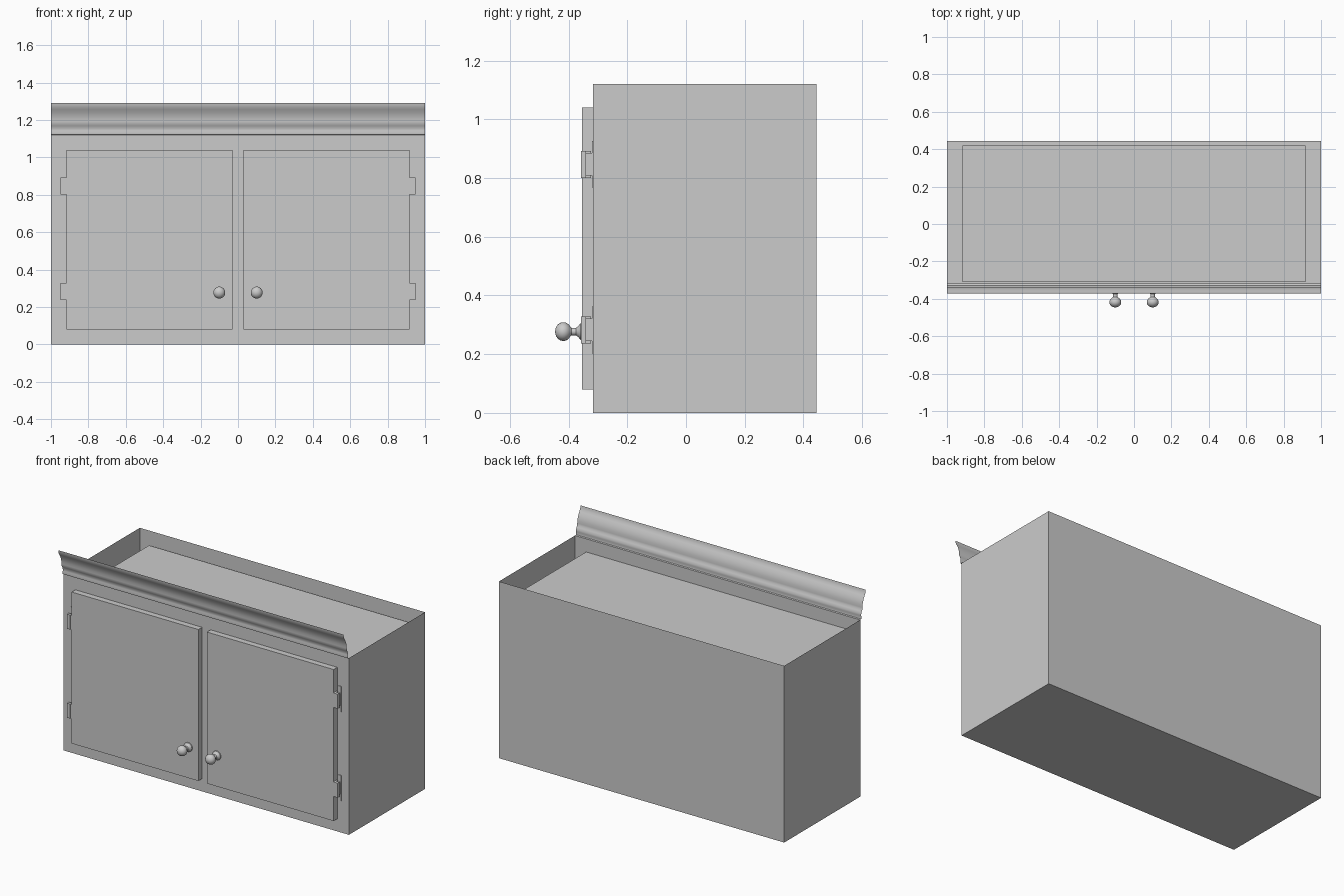
import bpy, bmesh, math
from mathutils import Matrix

cube = bpy.data.objects.get("Cube")
if cube:
    bpy.data.objects.remove(cube, do_unlink=True)

grey = bpy.data.materials.new("plain grey")
grey.use_nodes = True
grey.diffuse_color = (0.6, 0.6, 0.6, 1)
grey.node_tree.nodes["Principled BSDF"].inputs["Base Color"].default_value = (0.6, 0.6, 0.6, 1)

FRONT, BACK, TOP = -0.317, 0.445, 1.12
DOOR_FACE = -0.354


def finish(name, bm, smooth=False):
    mesh = bpy.data.meshes.new(name)
    bm.to_mesh(mesh)
    bm.free()
    mesh.materials.append(grey)
    obj = bpy.data.objects.new(name, mesh)
    bpy.context.collection.objects.link(obj)
    if smooth:
        bpy.ops.object.select_all(action='DESELECT')
        obj.select_set(True)
        bpy.context.view_layer.objects.active = obj
        bpy.ops.object.shade_smooth_by_angle(angle=math.radians(35))
    return obj


def add_box(bm, x, y, z):
    size = [b - a for a, b in (x, y, z)]
    mid = [(a + b) / 2 for a, b in (x, y, z)]
    mat = Matrix.Translation(mid) @ Matrix.Diagonal((*size, 1))
    return bmesh.ops.create_cube(bm, size=1, matrix=mat)["verts"]


def span(side, a, b):
    return sorted((side * a, side * b))


# Cabinet shell: thin walls, open at the top
bm = bmesh.new()
add_box(bm, (-1, 1), (FRONT, BACK), (0, TOP))
lid = [f for f in bm.faces if f.normal.z > 0.9]
bmesh.ops.delete(bm, geom=lid, context='FACES_ONLY')
finish("cabinet_shell", bm)

# Inner compartment, set in from the walls and below the rim
bm = bmesh.new()
add_box(bm, (-0.918, 0.918), (-0.311, 0.42), (0.08, 1.04))
finish("inner_compartment", bm)

# Crown moulding: an open curved strip leaning forward
profile = [(FRONT, TOP), (-0.327, 1.122), (-0.329, 1.132), (-0.326, 1.143),
           (-0.327, 1.155), (-0.332, 1.168), (-0.338, 1.178), (-0.339, 1.19),
           (-0.340, 1.205), (-0.344, 1.222), (-0.351, 1.24), (-0.360, 1.256),
           (-0.367, 1.268), (-0.370, 1.279), (-0.372, 1.29)]
bm = bmesh.new()
rows = [[bm.verts.new((x, y, z)) for x in (-1, 1)] for y, z in profile]
for low, high in zip(rows, rows[1:]):
    bm.faces.new((low[0], low[1], high[1], high[0]))
finish("crown_moulding", bm, smooth=True)

# Knob outline as (radius, distance out from the door)
knob = [(0.029, 0), (0.028, 0.006), (0.02, 0.012), (0.013, 0.02), (0.013, 0.036)]
for i in range(10):
    a = math.radians(150 - i * 150 / 9)
    knob.append((0.032 * math.sin(a), 0.064 + 0.028 * math.cos(a)))

for side, word in ((1, "left"), (-1, "right")):
    # Door slab
    bm = bmesh.new()
    add_box(bm, span(side, 0.03, 0.918), (DOOR_FACE, FRONT), (0.08, 1.04))
    finish(word + "_door", bm)

    # Turned knob
    bm = bmesh.new()
    verts = [bm.verts.new((side * 0.1 + r, DOOR_FACE - d, 0.277)) for r, d in knob]
    edges = [bm.edges.new(pair) for pair in zip(verts, verts[1:])]
    bmesh.ops.spin(bm, geom=verts + edges, cent=(side * 0.1, 0, 0.277),
                   axis=(0, 1, 0), angle=math.tau, steps=24)
    bmesh.ops.remove_doubles(bm, verts=bm.verts, dist=0.0005)
    bmesh.ops.recalc_face_normals(bm, faces=bm.faces)
    finish(word + "_knob", bm, smooth=True)

    # Hinges: thin frame leaf, folded knuckle and door strap
    for z, level in ((0.847, "upper"), (0.283, "lower")):
        bm = bmesh.new()
        add_box(bm, span(side, 0.928, 0.948), (FRONT - 0.004, FRONT), (z - 0.08, z + 0.08))
        add_box(bm, span(side, 0.922, 0.944), (-0.343, FRONT), (z - 0.038, z + 0.038))
        add_box(bm, span(side, 0.918, 0.926), (DOOR_FACE - 0.003, -0.324), (z - 0.046, z + 0.046))
        add_box(bm, span(side, 0.926, 0.95), (DOOR_FACE - 0.004, -0.34), (z - 0.046, z + 0.046))
        finish(f"{word}_{level}_hinge", bm)
